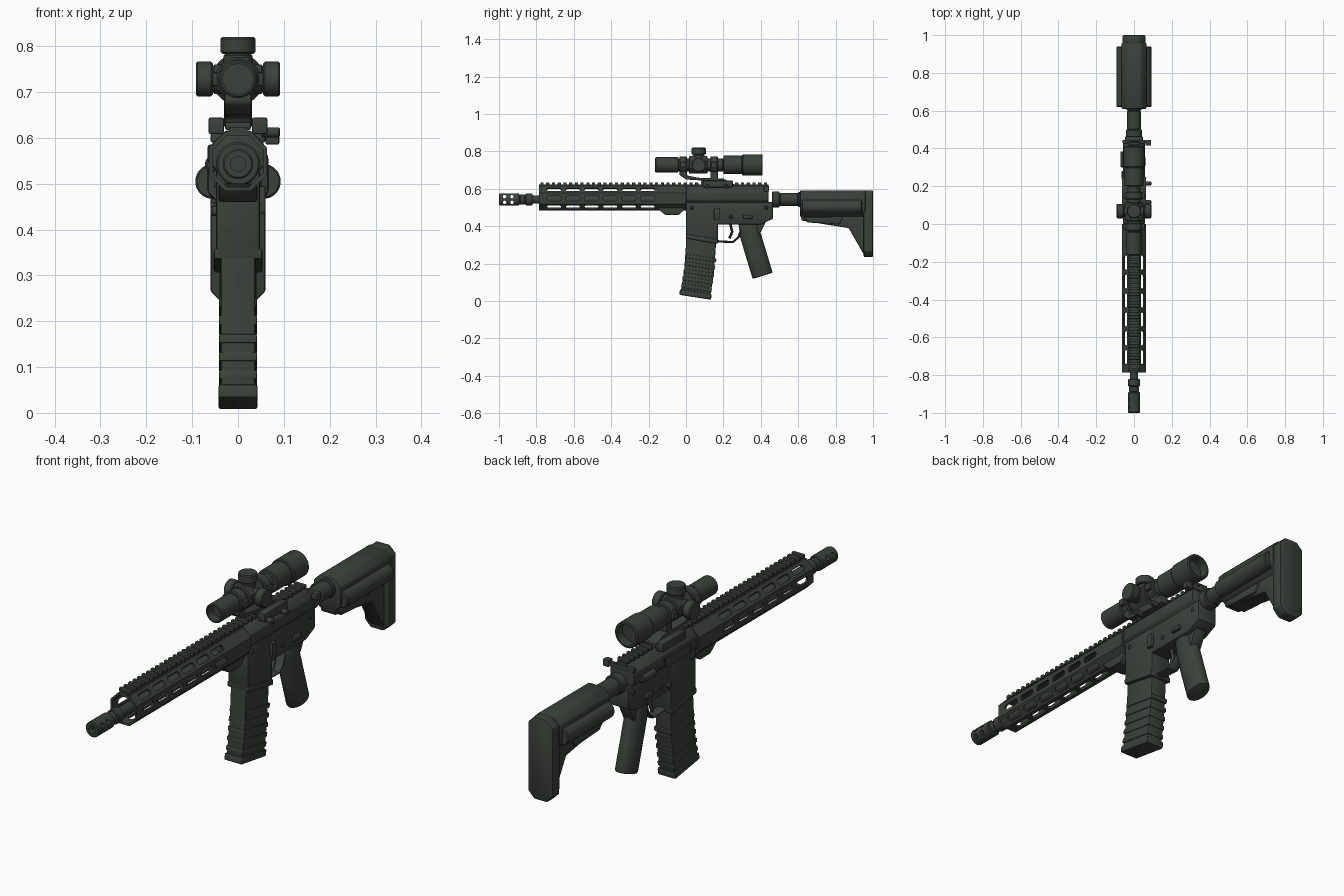
import bpy, bmesh, math
from mathutils import Vector

if "Cube" in bpy.data.objects:
    bpy.data.objects.remove(bpy.data.objects["Cube"])

COLOUR = (0.042, 0.053, 0.042, 1)
material = bpy.data.materials.new("dark_green_grey")
material.use_nodes = True
material.diffuse_color = COLOUR
shader = material.node_tree.nodes["Principled BSDF"]
shader.inputs["Base Color"].default_value = COLOUR
shader.inputs["Roughness"].default_value = 0.7

X, Y, Z = Vector((1, 0, 0)), Vector((0, 1, 0)), Vector((0, 0, 1))
AXES = {"right": (-X, Y, Z), "left": (X, Y, Z), "back": (Y, X, Z), "up": (Z, X, Y)}
BORE = Z * 0.543
SIGHT = Z * 0.728
SIDES = {"right": -1, "left": 1}


# ---- helpers ----
def shade(bm):
    """Smooth faces, with sharp creases kept."""
    for face in bm.faces:
        face.smooth = True
    for edge in bm.edges:
        edge.smooth = edge.calc_face_angle(0) < math.radians(32)


def loft(name, rings, bevel=0, closed=False):
    """Skin a list of equal rings; cap the ends, or join last to first."""
    bm = bmesh.new()
    rows = [[bm.verts.new(point) for point in points] for points in rings]
    count = len(rows[0])
    following = rows[1:] + rows[:1] if closed else rows[1:]
    for row, after in zip(rows, following):
        for i in range(count):
            j = (i + 1) % count
            bm.faces.new((row[i], row[j], after[j], after[i]))
    if not closed:
        bm.faces.new(rows[0])
        bm.faces.new(rows[-1])
    bmesh.ops.recalc_face_normals(bm, faces=bm.faces)
    if bevel:
        creases = [edge for edge in bm.edges if edge.calc_face_angle(0) > 0.5]
        bmesh.ops.bevel(bm, geom=creases, offset=bevel, segments=2, profile=0.5,
                        affect="EDGES", clamp_overlap=True)
    shade(bm)
    mesh = bpy.data.meshes.new(name)
    bm.to_mesh(mesh)
    bm.free()
    mesh.materials.append(material)
    part = bpy.data.objects.new(name, mesh)
    bpy.context.collection.objects.link(part)
    return part


def ring(centre, u, v, count):
    """Regular polygon whose flats touch the ellipse spanned by u and v."""
    step = math.pi / count
    angles = [step * (2 * i + 1) for i in range(count)]
    return [centre + (u * math.cos(a) + v * math.sin(a)) / math.cos(step) for a in angles]


def turned(name, start, stages, axis="back", at=BORE, count=24, bore=0):
    """Stepped round part: each stage is (end, radius); bore hollows both ends."""
    along, u, v = AXES[axis]
    edge = 0.004
    profile = []
    position = start
    for end, radius in stages:
        profile += [(position, radius - edge), (position + edge, radius),
                    (end - edge, radius), (end, radius - edge)]
        position = end
    if bore:
        depth = 0.04
        first, last = stages[0][1] * bore, stages[-1][1] * bore
        profile = [(start + depth, first), (start, first)] + profile
        profile += [(position, last), (position - depth, last)]
    return loft(name, [ring(at + along * t, u * r, v * r, count) for t, r in profile])


def prism(name, side, half, bevel=0.006, x=0):
    """Side profile of (y, z) points, widened along x."""
    return loft(name, [[(x + s * half, y, z) for y, z in side] for s in SIDES.values()], bevel)


def box(name, centre, size, bevel=0.004):
    x, y, z = centre
    half, dy, dz = (length / 2 for length in size)
    side = [(y - dy, z - dz), (y + dy, z - dz), (y + dy, z + dz), (y - dy, z + dz)]
    return prism(name, side, half, bevel, x)


def section(half, bottom, top, corner):
    """Eight-sided outline in x and z."""
    right = [(half - corner, top), (half, top - corner),
             (half, bottom + corner), (half - corner, bottom)]
    return right + [(-x, z) for x, z in reversed(right)]


def at_depth(outline, y):
    return [Vector((x, y, z)) for x, z in outline]


def bar(name, outline, start, end, bevel=0.006):
    return loft(name, [at_depth(outline, start), at_depth(outline, end)], bevel)


def sweep(name, path, depth, half, count=12, bevel=0):
    """Even section carried along a side-view path of (y, z) points."""
    points = [Vector((0, y, z)) for y, z in path]
    rings = []
    for i, point in enumerate(points):
        ahead = points[min(i + 1, len(points) - 1)] - points[max(i - 1, 0)]
        rings.append(ring(point, X * half, ahead.cross(X).normalized() * depth, count))
    return loft(name, rings, bevel)


def cut(part, cutters):
    for cutter in cutters:
        cutter.hide_render = True
        modifier = part.modifiers.new("cut", "BOOLEAN")
        modifier.operation, modifier.solver = "DIFFERENCE", "EXACT"
        modifier.object = cutter
    graph = bpy.context.evaluated_depsgraph_get()
    mesh = bpy.data.meshes.new_from_object(part.evaluated_get(graph))
    part.modifiers.clear()
    bm = bmesh.new()
    bm.from_mesh(mesh)
    shade(bm)
    bm.to_mesh(mesh)
    bm.free()
    part.data = mesh
    for cutter in cutters:
        bpy.data.objects.remove(cutter)


# ---- barrel and muzzle ----
turned("barrel", -0.87, [(0, 0.022)])
muzzle = turned("muzzle_device", -1, [(-0.89, 0.033), (-0.86, 0.026), (-0.82, 0.031)], bore=0.5)
cut(muzzle, [turned("port_cutter", -0.1, [(0.1, 0.009)], "left", BORE + Y * y + Z * z, 12)
             for y in (-0.97, -0.93) for z in (-0.015, 0.015)])


# ---- handguard: hollow eight-sided tube with slots on every flat ----
def guard_outline(inset):
    return section(0.063 - inset, 0.484 + inset, 0.614 - inset, 0.035 - inset / 2)


outer, inner = guard_outline(0), guard_outline(0.009)
front, rear = -0.785, 0
guard = loft("handguard", [at_depth(outer, front), at_depth(outer, rear),
                           at_depth(inner, rear), at_depth(inner, front)], closed=True)
corners = at_depth(outer, -0.705)
slots = []
for corner, after in zip(corners, corners[1:]):
    across = (after - corner).normalized()
    outward = across.cross(Y) * 0.016
    round_end = ring(Vector(), Y * 0.013, across * 0.013, 12)
    capsule = [p + Y * math.copysign(0.026, p.y) for p in round_end]
    for i in range(6):
        middle = (corner + after) / 2 + Y * i / 10
        slots.append(loft("slot_cutter", [[middle + p + outward * s for p in capsule]
                                          for s in SIDES.values()]))
cut(guard, slots)
turned("barrel_nut", -0.15, [(0.01, 0.048)])
prism("handguard_lug", [(-0.16, 0.5), (-0.11, 0.46), (-0.04, 0.46), (0, 0.5)], 0.042)

# ---- top rail ----
rail_start, rail_end, teeth = -0.785, 0.44, 40
pitch = (rail_end - rail_start) / teeth
box("rail_base", (0, (rail_start + rail_end) / 2, 0.614), (0.04, rail_end - rail_start, 0.02), 0)
for i in range(teeth):
    box("rail_tooth", (0, rail_start + pitch * (i + 0.5), 0.626), (0.056, pitch * 0.55, 0.018))

# ---- receiver ----
bar("upper_receiver", section(0.058, 0.51, 0.616, 0.03), 0, 0.44)
prism("magazine_well", [(0, 0.53), (0, 0.34), (0.17, 0.31), (0.17, 0.53)], 0.048)
prism("lower_receiver", [(0.1, 0.53), (0.1, 0.41), (0.4, 0.41), (0.465, 0.44), (0.465, 0.53)], 0.047)
prism("magazine_well_lip", [(0, 0.36), (0, 0.335), (0.17, 0.305), (0.17, 0.33)], 0.053)
for y, z in ((0.03, 0.5), (0.43, 0.5), (0.24, 0.45)):
    turned("receiver_pin", -0.052, [(0.052, 0.01)], "left", Y * y + Z * z, 12)
for side in SIDES.values():
    box("selector_lever", (side * 0.05, 0.33, 0.45), (0.02, 0.05, 0.02))
box("bolt_catch", (0.05, 0.165, 0.465), (0.02, 0.03, 0.06))
turned("magazine_button", 0, [(0.06, 0.011)], "right", Vector((0, 0.19, 0.44)), 12)
box("port_cover", (-0.058, 0.14, 0.55), (0.01, 0.17, 0.04))
box("case_deflector", (-0.056, 0.26, 0.565), (0.02, 0.04, 0.04))
turned("forward_assist", 0.3, [(0.385, 0.017)], at=BORE - X * 0.055, count=16)
box("charging_handle", (0, 0.435, 0.6), (0.12, 0.02, 0.02))
box("charging_latch", (0.075, 0.43, 0.6), (0.03, 0.03, 0.03))

# ---- trigger, guard and grip ----
sweep("trigger_guard", [(0.16, 0.32), (0.25, 0.315), (0.28, 0.34), (0.3, 0.4)], 0.006, 0.022)
sweep("trigger", [(0.235, 0.42), (0.247, 0.37), (0.232, 0.335)], 0.007, 0.009)
sweep("pistol_grip", [(0.335, 0.43), (0.345, 0.35), (0.375, 0.25), (0.41, 0.135)],
      0.056, 0.04, 20, 0.006)
prism("grip_beavertail", [(0.35, 0.43), (0.43, 0.43), (0.39, 0.35)], 0.028)

# ---- curved magazine with ribs and floor plate ----
curve = [(0.083, 0.4), (0.08, 0.3), (0.07, 0.16), (0.05, 0.03)]
sweep("magazine", curve, 0.08, 0.038, 4, 0.006)
middle, foot = Vector(curve[2]), Vector(curve[3])
drop = (foot - middle).normalized() / 50
sweep("magazine_floor", [foot - drop, foot + drop / 2], 0.086, 0.043, 4, 0.006)
for i in range(5):
    rib = middle - drop * (2 * i - 4)
    sweep("magazine_rib", [rib, rib + drop], 0.082, 0.041, 4, 0.003)

# ---- stock ----
turned("buffer_tube", 0.46, [(0.5, 0.043), (0.6, 0.036), (0.65, 0.04)])
bar("stock_body", section(0.066, 0.45, 0.592, 0.03), 0.61, 0.96)
for side in SIDES.values():
    turned("stock_side_tube", 0.62, [(0.94, 0.038)], at=Z * 0.505 + X * side * 0.055)
prism("stock_strut", [(0.61, 0.46), (0.62, 0.43), (0.87, 0.39), (0.95, 0.25), (0.97, 0.46)], 0.036)
prism("stock_lever", [(0.63, 0.45), (0.65, 0.42), (0.82, 0.41), (0.84, 0.45)], 0.044)
bar("butt_pad", section(0.06, 0.235, 0.592, 0.03), 0.95, 1)

# ---- scope ----
turned("scope_body", -0.165, [(-0.04, 0.041), (0.2, 0.035), (0.3, 0.05), (0.41, 0.056)],
       at=SIGHT, count=32, bore=0.8)
turned("turret_housing", 0.015, [(0.115, 0.047)], at=SIGHT, count=8)
for axis in ("up", *SIDES):
    turned("turret", 0.03, [(0.055, 0.032), (0.092, 0.038)], axis, SIGHT + Y * 0.068)

# ---- scope mount ----
prism("mount_arm", [(-0.035, 0.7), (-0.035, 0.675), (0, 0.65), (0.08, 0.645), (0.09, 0.62),
                    (0.265, 0.62), (0.2, 0.655), (0.01, 0.66), (0, 0.7)], 0.03)
box("ring_support", (0, 0.15, 0.67), (0.05, 0.04, 0.06))
for y in (-0.015, 0.15):
    turned("scope_ring", y - 0.02, [(y + 0.02, 0.046)], at=SIGHT)
    for side in SIDES.values():
        box("ring_clamp", SIGHT + Y * y + X * side * 0.046, (0.02, 0.03, 0.03))
for side in SIDES.values():
    box("mount_clamp", (side * 0.047, 0.17, 0.626), (0.034, 0.16, 0.036))
for y in (0.115, 0.215):
    turned("clamp_nut", 0.05, [(0.092, 0.011)], "left", Y * y + Z * 0.612, 12)
